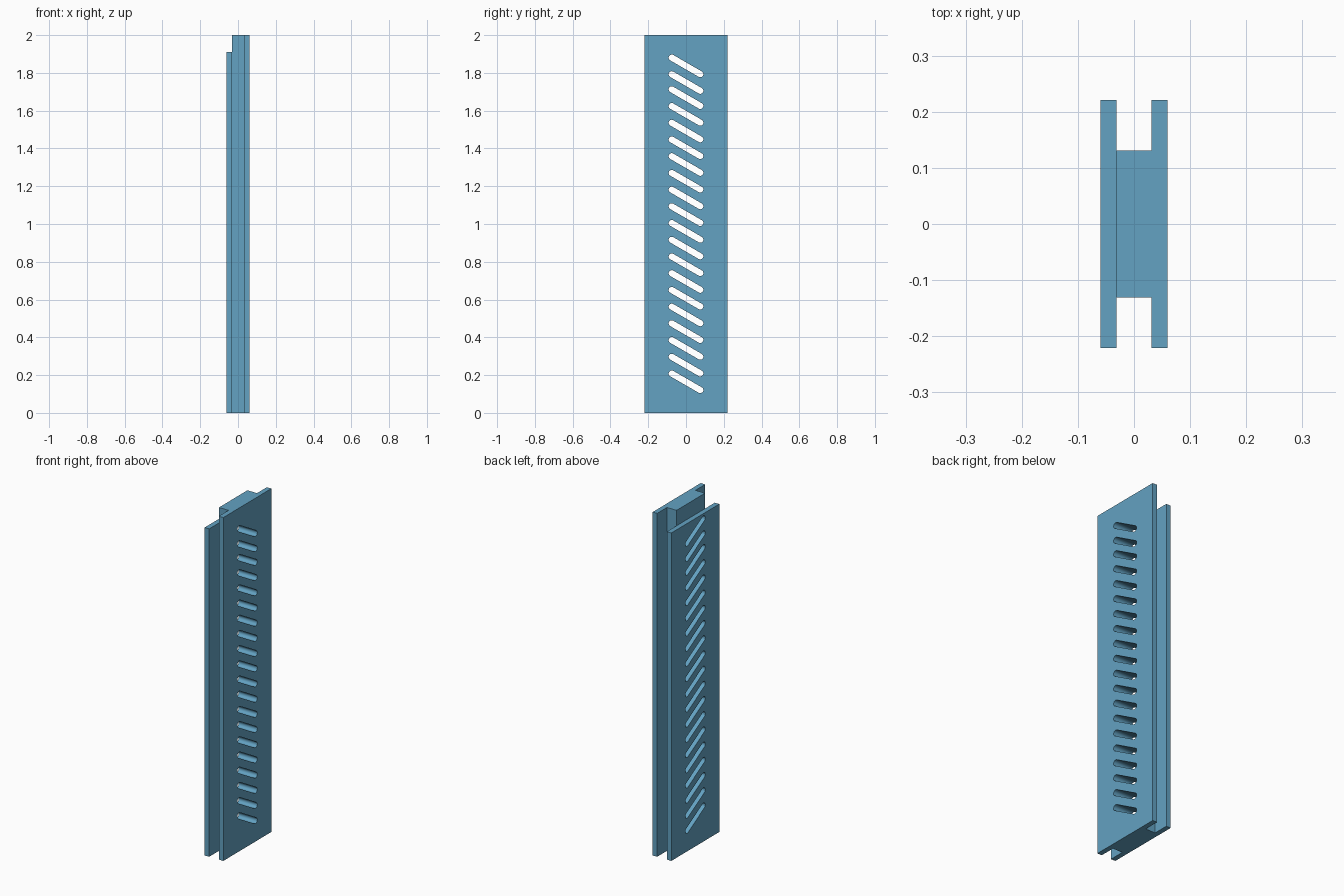
import bpy, bmesh, math
from mathutils import Matrix

if "Cube" in bpy.data.objects:
    bpy.data.objects.remove(bpy.data.objects["Cube"])

blue = bpy.data.materials.new("steel blue")
blue.diffuse_color = (0.125, 0.36, 0.54, 1)
blue.use_nodes = True
blue.node_tree.nodes["Principled BSDF"].inputs["Base Color"].default_value = blue.diffuse_color


def prism(bm, points, direction):
    """Extrude a closed outline along a direction."""
    face = bm.faces.new([bm.verts.new(p) for p in points])
    out = bmesh.ops.extrude_face_region(bm, geom=[face])
    moved = [v for v in out["geom"] if isinstance(v, bmesh.types.BMVert)]
    bmesh.ops.translate(bm, verts=moved, vec=direction)


def make(name, bm):
    bmesh.ops.recalc_face_normals(bm, faces=bm.faces)
    mesh = bpy.data.meshes.new(name)
    bm.to_mesh(mesh)
    bm.free()
    obj = bpy.data.objects.new(name, mesh)
    bpy.context.collection.objects.link(obj)
    mesh.materials.append(blue)
    return obj


# H-section panel: two wide plates joined by a narrower core
W, C, X, I = 0.221, 0.131, 0.06, 0.031
half = [(X, -W), (X, W), (I, W), (I, C)]
outline = half + [(-x, y) for x, y in reversed(half)]
outline += [(-X, -W), (-I, -W), (-I, -C), (I, -C), (I, -W)]
bm = bmesh.new()
prism(bm, [(x, y, 0) for x, y in outline], (0, 0, 2))
panel = make("slotted_panel", bm)

# Cutter: shortens one plate at the top
bm = bmesh.new()
bmesh.ops.create_cube(bm, size=1, matrix=Matrix.Translation((-I - 0.1, 0, 2.01))
                      @ Matrix.Diagonal((0.2, 1, 0.2, 1)))
step_cutter = make("step_cutter", bm)

# Cutter: column of slanted round-ended slots
bm = bmesh.new()
R, L, N = 0.0165, 0.087, 12
slant = Matrix.Rotation(math.radians(-30), 3, 'X')
heights = [1.837, 1.749] + [1.669 - 0.0885 * i for i in range(18)]
for z in heights:
    ring = []
    for side, start in ((1, -90), (-1, 90)):
        for k in range(N + 1):
            a = math.radians(start + 180 * k / N)
            y, h = side * L + R * math.cos(a), R * math.sin(a)
            p = slant @ Matrix.Identity(3).col[1] * y + slant @ Matrix.Identity(3).col[2] * h
            ring.append((-0.2, p.y, p.z + z))
    prism(bm, ring, (0.4, 0, 0))
slot_cutter = make("slot_cutter", bm)

# Apply the cuts
bpy.context.view_layer.objects.active = panel
for cutter in (step_cutter, slot_cutter):
    mod = panel.modifiers.new("cut", 'BOOLEAN')
    mod.operation, mod.solver, mod.object = 'DIFFERENCE', 'EXACT', cutter
    bpy.ops.object.modifier_apply(modifier=mod.name)
    bpy.data.objects.remove(cutter)

# Smooth slot ends, sharp plate edges
bpy.ops.object.select_all(action='DESELECT')
panel.select_set(True)
bpy.ops.object.shade_smooth_by_angle(angle=math.radians(30))
